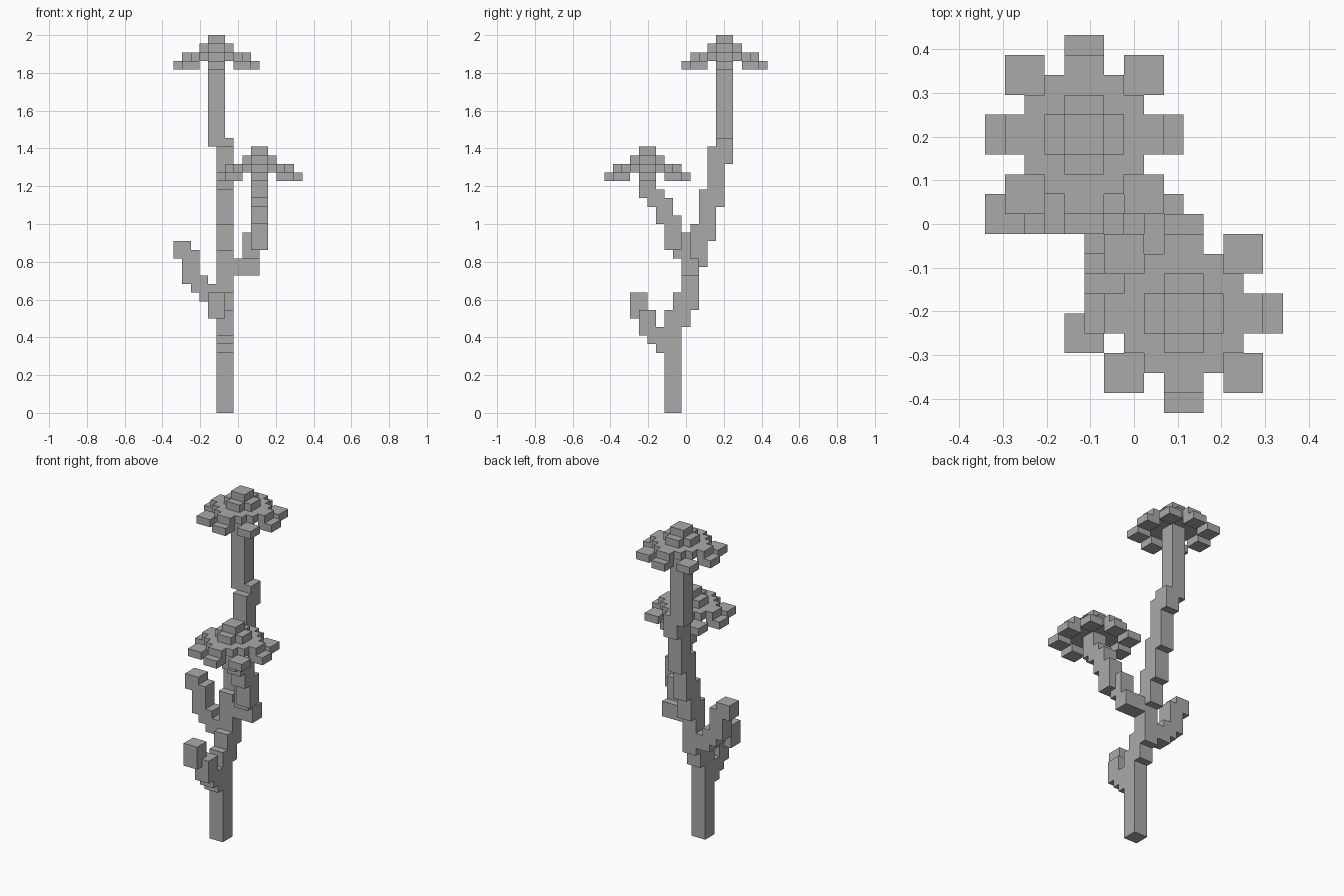
import bpy
import bmesh
from mathutils import Matrix, Vector

cube = bpy.data.objects.get("Cube")
if cube:
    bpy.data.objects.remove(cube, do_unlink=True)

# The plant stands on a block grid, this many blocks tall
UNIT = 2 / 44
ORIGIN = Vector((7.5, 9.5, 0))

grey = bpy.data.materials.new("plain grey")
grey.use_nodes = True
colour = (0.4, 0.4, 0.4, 1)
grey.diffuse_color = colour
grey.node_tree.nodes["Principled BSDF"].inputs["Base Color"].default_value = colour


def add_box(bm, low, high):
    """Add a box between two grid corners."""
    low, high = Vector(low), Vector(high)
    centre = ((low + high) / 2 - ORIGIN) * UNIT
    size = (high - low) * UNIT
    matrix = Matrix.Translation(centre) @ Matrix.Diagonal(size).to_4x4()
    bmesh.ops.create_cube(bm, size=1, matrix=matrix)


def finish(bm, name):
    mesh = bpy.data.meshes.new(name)
    bm.to_mesh(mesh)
    bm.free()
    mesh.materials.append(grey)
    bpy.context.collection.objects.link(bpy.data.objects.new(name, mesh))


def stem(name, steps, width=2):
    """Stack square posts; each step is x, y, bottom, top."""
    bm = bmesh.new()
    for x, y, bottom, top in steps:
        add_box(bm, (x, y, bottom), (x + width, y + width, top))
    finish(bm, name)


def crown(name, x, y, top):
    """Stepped flower head around a centre point."""
    bm = bmesh.new()

    def slab(cx, cy, half_x, half_y, level):
        add_box(bm, (x + cx - half_x, y + cy - half_y, top - level),
                (x + cx + half_x, y + cy + half_y, top - level + 1))

    # Cap and the small cross below it
    slab(0, 0, 1, 1, 1)
    slab(0, 0, 2, 1, 2)
    slab(0, 0, 1, 2, 2)
    # Wide plate with notched corners and short arms
    for half_x, half_y in ((4, 1), (3, 2), (2, 3), (1, 4)):
        slab(0, 0, half_x, half_y, 3)
    # Ring of drooping petals
    for sign in (-1, 1):
        slab(4 * sign, 0, 1, 1, 4)
        slab(0, 4 * sign, 1, 1, 4)
        for other in (-1, 1):
            slab(3 * sign, 3 * other, 1, 1, 4)
    finish(bm, name)


# Main stem leaning towards the back
stem("main_stem", [
    (5, 7, 0, 12), (5, 8, 10, 14), (5, 9, 12, 19), (5, 10, 17, 22),
    (5, 11, 20, 26), (5, 12, 24, 31), (5, 13, 29, 32), (4, 13, 31, 42)])

# Branch climbing forward to the lower flower
stem("left_branch", [
    (7, 9, 16, 18), (8, 9, 16, 18), (8, 8, 18, 21), (9, 7, 19, 23),
    (9, 6, 22, 25), (9, 5, 24, 26), (9, 4, 25, 29)])

# Bare twigs
stem("right_twig", [(3, 9, 13, 15), (2, 9, 14, 16), (1, 9, 15, 19), (0, 9, 18, 20)])
stem("front_twig", [(5, 6, 7, 10), (5, 5, 8, 10), (5, 4, 9, 12), (4, 3, 11, 14)])

# Flower heads
crown("upper_flower", 5, 14, 44)
crown("lower_flower", 10, 5, 31)
